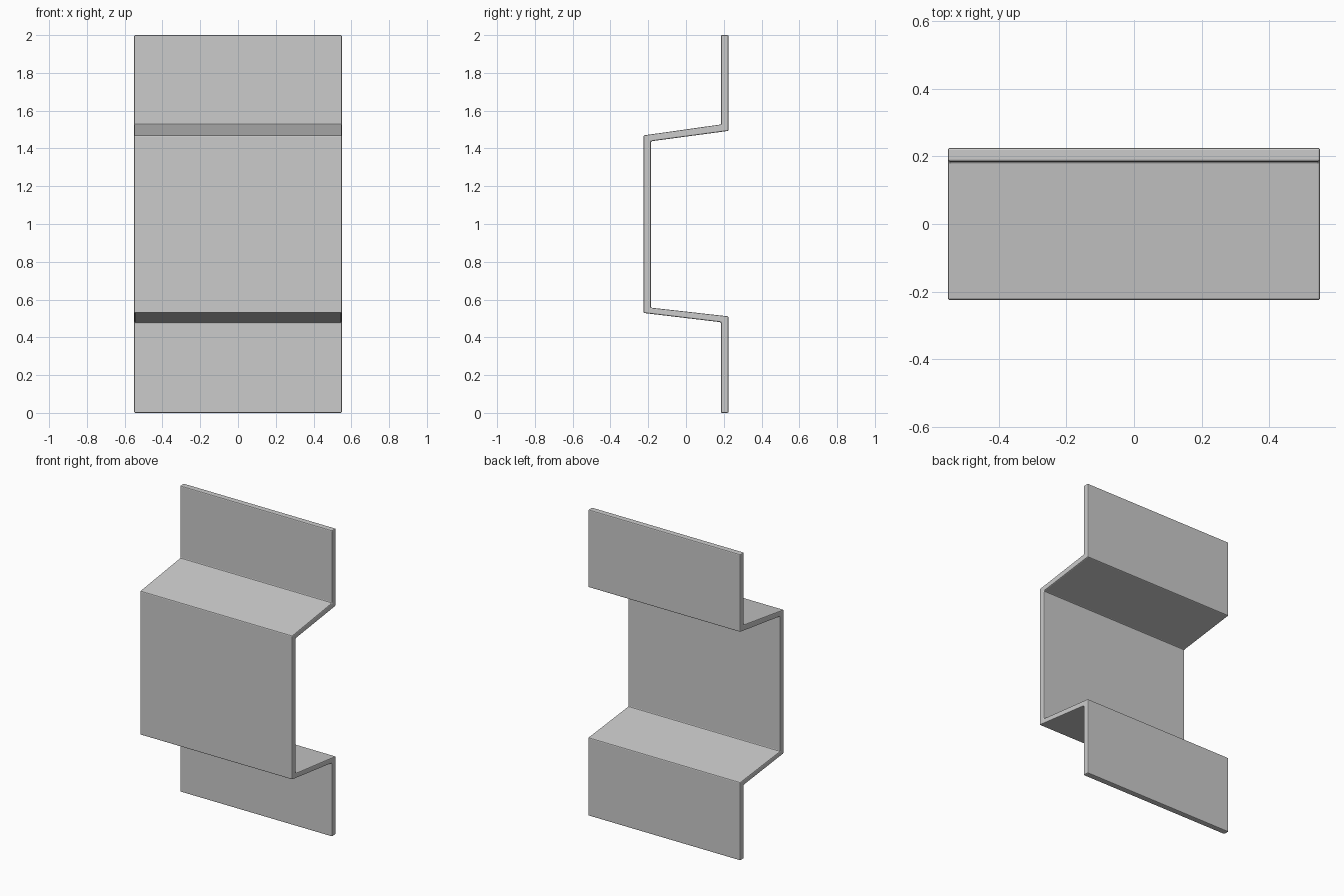
import bpy, bmesh

if "Cube" in bpy.data.objects:
    bpy.data.objects.remove(bpy.data.objects["Cube"])

HALF_WIDTH = 0.55

# Folded sheet side profile (y, z): front surface going up, then rear surface going down
profile = [
    (0.185, 0.0), (0.185, 0.48), (-0.225, 0.529), (-0.225, 1.469),
    (0.185, 1.527), (0.185, 2.0), (0.225, 2.0), (0.225, 1.493),
    (-0.185, 1.438), (-0.185, 0.557), (0.225, 0.511), (0.225, 0.0),
]

# Extrude the profile across the width
bm = bmesh.new()
side = bm.faces.new([bm.verts.new((-HALF_WIDTH, y, z)) for y, z in profile])
ext = bmesh.ops.extrude_face_region(bm, geom=[side])
moved = [v for v in ext["geom"] if isinstance(v, bmesh.types.BMVert)]
bmesh.ops.translate(bm, verts=moved, vec=(2 * HALF_WIDTH, 0, 0))
bmesh.ops.recalc_face_normals(bm, faces=bm.faces[:])

mesh = bpy.data.meshes.new("folded_panel")
bm.to_mesh(mesh)
bm.free()
panel = bpy.data.objects.new("folded_panel", mesh)
bpy.context.collection.objects.link(panel)

# Fine softened edges and bends
bevel = panel.modifiers.new("edge_bevel", 'BEVEL')
bevel.width = 0.006
bevel.segments = 2
bevel.limit_method = 'ANGLE'
